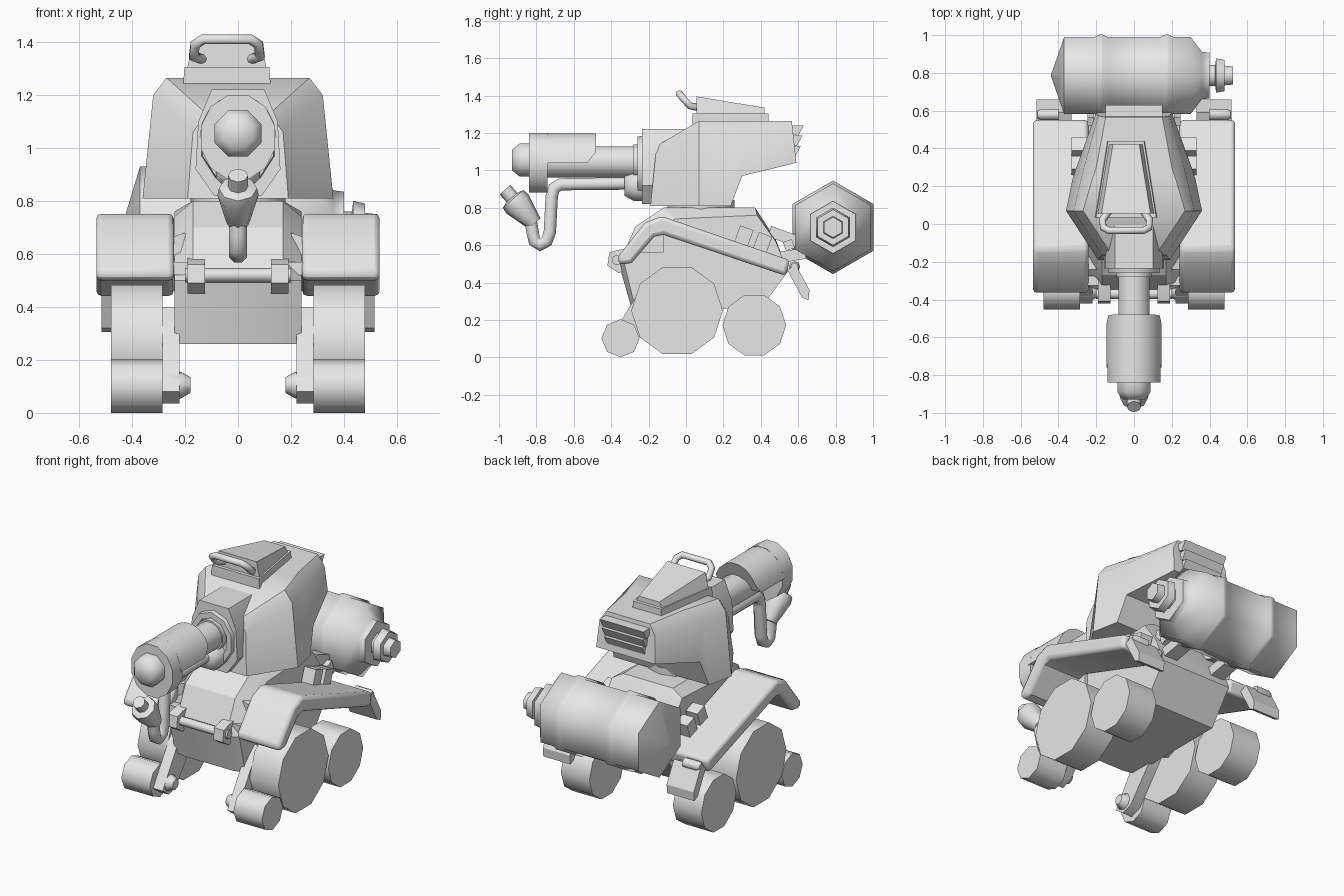
import bpy, bmesh
from math import cos, sin, radians
from mathutils import Vector

if "Cube" in bpy.data.objects:
    bpy.data.objects.remove(bpy.data.objects["Cube"], do_unlink=True)

GREY = (0.8, 0.8, 0.8, 1)
grey = bpy.data.materials.new("plain_grey")
grey.use_nodes = True
grey.diffuse_color = GREY
grey.node_tree.nodes["Principled BSDF"].inputs["Base Color"].default_value = GREY


def loft(name, rings, mirror=False, bevel=0, angle=32):
    """Skin a list of equal rings, cap both ends."""
    bm = bmesh.new()
    rows = [[bm.verts.new(p) for p in ring] for ring in rings]
    n = len(rows[0])
    for a, b in zip(rows, rows[1:]):
        for i in range(n):
            j = (i + 1) % n
            bm.faces.new((a[i], a[j], b[j], b[i]))
    bm.faces.new(rows[0])
    bm.faces.new(rows[-1])
    bmesh.ops.recalc_face_normals(bm, faces=bm.faces)
    mesh = bpy.data.meshes.new(name)
    bm.to_mesh(mesh)
    bm.free()
    mesh.materials.append(grey)
    mesh.shade_smooth()
    mesh.set_sharp_from_angle(angle=radians(angle))
    obj = bpy.data.objects.new(name, mesh)
    bpy.context.collection.objects.link(obj)
    if bevel:
        mod = obj.modifiers.new("bevel", 'BEVEL')
        mod.width, mod.segments, mod.limit_method = bevel, 2, 'ANGLE'
        mod.angle_limit = radians(40)
    if mirror:
        obj.modifiers.new("mirror", 'MIRROR')
    return obj


def prism_x(name, pts, x0, x1, **kw):
    return loft(name, [[(x, y, z) for y, z in pts] for x in (x0, x1)], **kw)


def ring(c, d, r, n, phase=90, ref=(0, 0, 1), wide=1):
    c, d, ref = Vector(c), Vector(d).normalized(), Vector(ref)
    v = (ref - d * ref.dot(d)).normalized()
    u = d.cross(v)
    return [c + u * (r * wide * cos(radians(phase + 360 * i / n)))
            + v * (r * sin(radians(phase + 360 * i / n))) for i in range(n)]


def lathe(name, origin, d, profile, n, phase=90, ref=(0, 0, 1), wide=1, **kw):
    d = Vector(d).normalized()
    return loft(name, [ring(Vector(origin) + d * t, d, r, n, phase, ref, wide)
                       for t, r in profile], angle=62, **kw)


def pipe(name, pts, r, ref, n=8, **kw):
    p = [Vector(q) for q in pts]
    last = len(p) - 1
    rings = []
    for i, q in enumerate(p):
        a = (q - p[i - 1]).normalized() if i else Vector()
        b = (p[i + 1] - q).normalized() if i < last else Vector()
        rings.append(ring(q, a + b, r, n, 22.5, ref))
    return loft(name, rings, angle=62, **kw)


def box(name, c, size, tilt=0, **kw):
    """Box tilted about the x axis."""
    x, y, z = c
    w, l, h = (s / 2 for s in size)
    ca, sa = cos(radians(tilt)), sin(radians(tilt))
    pts = [(y + a * l * ca - b * h * sa, z + a * l * sa + b * h * ca)
           for a, b in ((-1, -1), (1, -1), (1, 1), (-1, 1))]
    return prism_x(name, pts, x - w, x + w, **kw)


# Hull: full side profile in the middle, pulled-in front corners at the sides
mid = [(-.36, .50), (-.29, .26), (.40, .26), (.545, .46),
       (.48, .63), (.37, .80), (-.12, .80), (-.27, .70)]
side = [(-.33, .50), (-.27, .26), (.40, .26), (.545, .46),
        (.48, .62), (.38, .76), (-.06, .74), (-.18, .66)]
loft("hull", [[(x, y, z) for y, z in prof] for x, prof in
              ((-.24, side), (-.17, mid), (.17, mid), (.24, side))], angle=20)
lathe("turret_ring", (0, .08, .78), (0, 0, 1), [(0, .18), (.06, .18)], 12, ref=(1, 0, 0))

# Turret head: sections from front to back (y, lean, then z and half width three times)
sections = [(-.19, .10, .81, .19, 1.06, .17, 1.13, .12),
            (.07, 0, .81, .36, 1.20, .32, 1.265, .27),
            (.24, 0, .81, .325, 1.20, .28, 1.265, .22),
            (.30, 0, .97, .305, 1.20, .265, 1.265, .20),
            (.59, -.11, 1.04, .20, 1.20, .19, 1.265, .15)]
rings = []
for y, lean, *zw in sections:
    half = [(w, y + lean * (z - zw[0]), z) for z, w in zip(zw[::2], zw[1::2])]
    rings.append(half + [(-x, q, z) for x, q, z in reversed(half)])
loft("turret_head", rings, angle=36)

# Rear vent slats
for i in range(3):
    z = 1.24 - .055 * i
    out = .63 - .008 * i
    prism_x("vent_slat", [(.55, z), (out, z), (out - .03, z - .055), (.55, z - .04)],
            -.15 + .01 * i, .15 - .01 * i)

# Roof hatch, slightly off centre, with its handle
HX = -.042


def tapered(name, y0, y1, w0, w1, zb, z0, z1, lean):
    return loft(name, [[(HX + s * (w - k), y, z) for s, z, k in
                        ((-1, zb, 0), (1, zb, 0), (1, zt, lean), (-1, zt, lean))]
                       for y, w, zt in ((y0, w0, z0), (y1, w1, z1))])


tapered("hatch_base", .035, .44, .165, .10, 1.24, 1.305, 1.305, .005)
tapered("hatch_lid", .055, .42, .15, .09, 1.30, 1.395, 1.335, .02)
handle = [(-.09, .07, 1.335), (-.125, .02, 1.345), (-.12, -.02, 1.39), (-.09, -.035, 1.41)]
handle += [(-x, y, z) for x, y, z in reversed(handle)]
pipe("hatch_handle", [(HX + x, y, z) for x, y, z in handle], .02, (0, .75, .66))

# Gun mount with a recessed collar, barrel and muzzle
GZ = 1.045
FRONT = (0, -1, 0)
loft("gun_mount", [[(sx * w, y, z) for sx, w, z in
                    ((1, .09, .82), (1, .16, .92), (1, .15, 1.10), (1, .10, 1.22),
                     (-1, .10, 1.22), (-1, .15, 1.10), (-1, .16, .92), (-1, .09, .82))]
                   for y in (.06, -.235)])
lathe("mount_collar", (0, -.2, 1.02), FRONT, [(0, .17), (.06, .16), (.06, .125), (.04, .12)],
      10, 90, wide=.88)
lathe("barrel", (0, -.2, GZ), FRONT, [(0, .095), (.08, .095), (.08, .085), (.6, .085)], 12, 75)
lathe("muzzle_ring", (0, -.74, 1.04), FRONT, [(0, .165), (.10, .165)], 12, 75, wide=.88)
arc = [(.145 * cos(radians(a)), 1.04 + .16 * sin(radians(a))) for a in range(0, 181, 20)]
loft("barrel_cover", [[(x, y + max(0, 1.1 - z) * slope, z) for x, z in arc]
                      for y, slope in ((-.48, -.8), (-.76, 0))])
lathe("muzzle_tip", (0, -.83, 1.055), FRONT, [(0, .095), (.06, .095), (.10, .06)], 8, 67.5)

# Feed hose below the barrel, ending in a nozzle
lathe("hose_block", (0, -.15, .92), FRONT, [(0, .09), (.13, .09), (.18, .06)], 8, 67.5)
pipe("feed_hose", [(0, -.30, .93), (0, -.67, .925), (0, -.705, .905), (0, -.718, .86),
                   (0, -.728, .67), (0, -.745, .62), (0, -.78, .60), (0, -.81, .62),
                   (0, -.82, .67), (0, -.83, .73)], .036, (1, 0, 0))
lathe("nozzle", (0, -.81, .715), (0, -.65, .75),
      [(0, .042), (.03, .05), (.14, .078), (.175, .072), (.185, .038), (.24, .038)],
      8, ref=(1, 0, 0))

# Fenders with their side boxes, gussets, flaps and lamps
prism_x("fender", [(-.37, .53), (-.22, .72), (-.13, .755), (.555, .52), (.535, .435),
                   (-.12, .655), (-.17, .645), (-.29, .505), (-.35, .495)],
        .242, .535, mirror=True, bevel=.03)
for y, z in ((.31, .65), (.41, .615)):
    box("fender_box", (.29, y, z), (.08, .075, .09), -20, mirror=True)
loft("fender_gusset", [[(x, y, z) for x, z in ((.18, .58), (.26, .56), (.26, .66), (.20, .68))]
                       for y in (-.24, -.12)], mirror=True)
prism_x("rear_mudflap", [(.54, .47), (.59, .49), (.66, .36), (.655, .305), (.62, .32)],
        .33, .515, mirror=True)
lathe("rear_lamp", (.40, .58, .485), (1, 0, 0), [(0, .03), (.09, .03), (.11, .02)], 8, mirror=True)

# Wheels, hubs and axles
X = (1, 0, 0)
for name, y, z, r, n, phase in (("middle_wheel", -.048, .25, .245, 10, 0),
                                ("rear_wheel", .365, .172, .17, 10, 0),
                                ("front_wheel", -.35, .102, .102, 8, 90)):
    lathe(name, (.285, y, z), X, [(0, r), (.195, r)], n, phase, mirror=True)
lathe("middle_axle", (.20, -.04, .34), X, [(0, .06), (.10, .06)], 8, mirror=True)
lathe("front_hub", (.18, -.35, .105), X, [(0, .03), (.035, .05), (.10, .05)], 8, mirror=True)
prism_x("front_wheel_arm", [(-.42, .08), (-.36, .035), (-.29, .06), (-.10, .30),
                            (-.18, .40), (-.27, .32)], .22, .285, mirror=True)

# Front crossbar on two brackets
lathe("front_crossbar", (-.20, -.37, .52), X, [(0, .027), (.40, .027)], 8)
prism_x("crossbar_bracket", [(-.42, .49), (-.41, .56), (-.36, .575), (-.25, .59),
                             (-.25, .50), (-.36, .45)], .125, .19, mirror=True)
box("fender_strut", (.23, -.30, .545), (.10, .05, .05), mirror=True)

# Rear drum with ribs, pointed end and valve
lathe("rear_drum", (0, .786, .695), X,
      [(-.44, .002), (-.37, .235), (-.21, .235), (-.185, .25), (-.165, .25), (-.14, .235),
       (.14, .235), (.165, .25), (.185, .25), (.21, .235), (.30, .235), (.36, .145),
       (.40, .14)], 6)
lathe("drum_valve", (.39, .786, .695), X,
      [(0, .065), (.04, .065), (.045, .105), (.09, .095), (.09, .06), (.135, .055)], 6)
for tilt, z in ((-20, .64), (10, .54)):
    box("drum_support", (.17, .54, z), (.09, .20, .06), tilt, mirror=True)
box("support_lug", (.22, .55, .60), (.05, .05, .05), 20, mirror=True)
